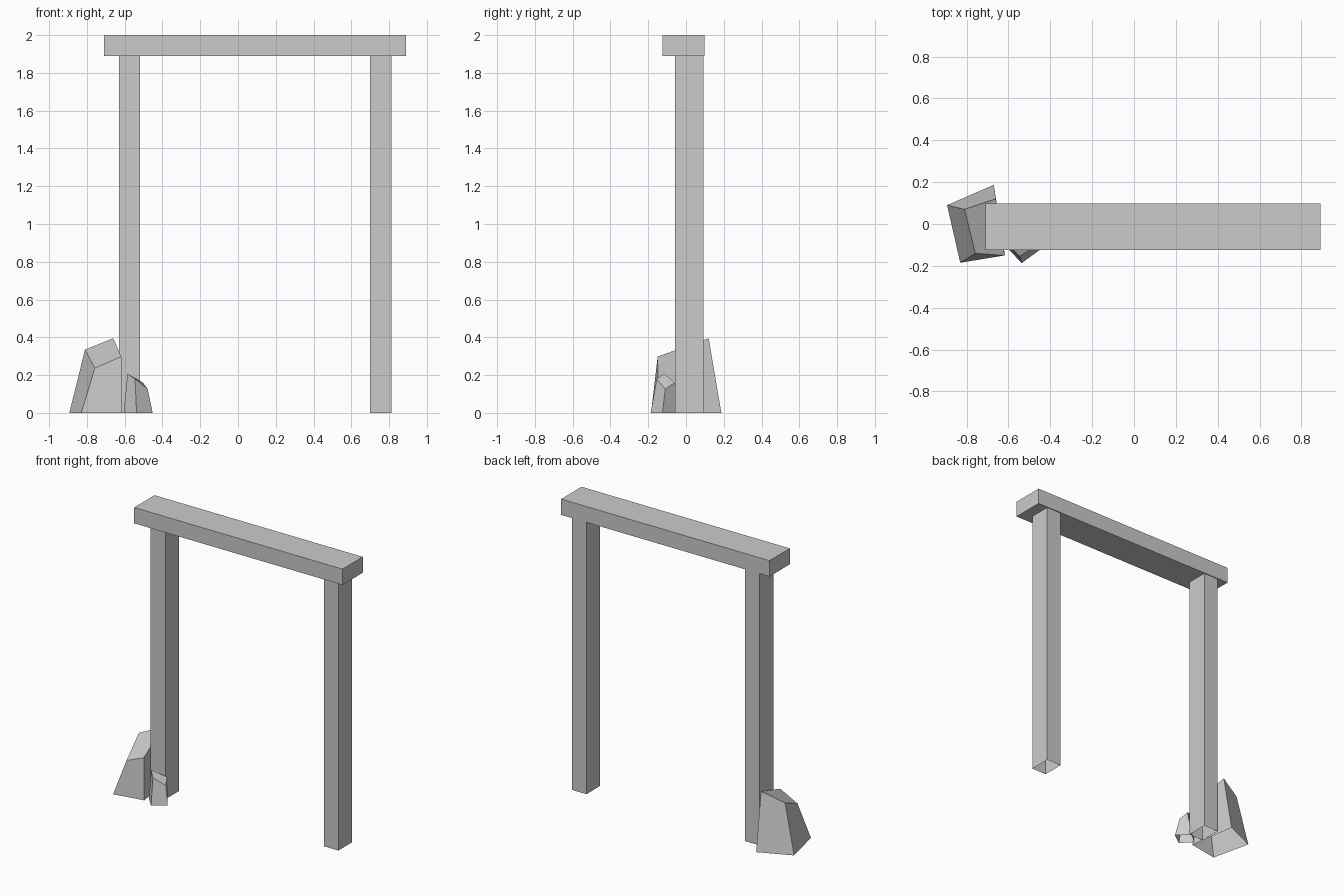
import bpy

if "Cube" in bpy.data.objects:
    bpy.data.objects.remove(bpy.data.objects["Cube"])


def prism(name, base, top, cap_top=True, cap_base=False):
    """Four-sided block from a base ring and a top ring (counter-clockwise)."""
    n = len(base)
    faces = [(i, (i + 1) % n, n + (i + 1) % n, n + i) for i in range(n)]
    if cap_top:
        faces.append(tuple(range(n, 2 * n)))
    if cap_base:
        faces.append(tuple(reversed(range(n))))
    mesh = bpy.data.meshes.new(name)
    mesh.from_pydata(base + top, [], faces)
    mesh.update()
    obj = bpy.data.objects.new(name, mesh)
    bpy.context.collection.objects.link(obj)
    return obj


def box(name, x0, x1, y0, y1, z0, z1, **caps):
    ring = [(x0, y0), (x1, y0), (x1, y1), (x0, y1)]
    return prism(name, [(x, y, z0) for x, y in ring],
                 [(x, y, z1) for x, y in ring], **caps)


# Lintel across the top
box("lintel_beam", -0.71, 0.89, -0.125, 0.098, 1.89, 2.0, cap_base=True)

# Two upright posts, open at the hidden ends
for name, x in (("left_post", -0.63), ("right_post", 0.70)):
    box(name, x, x + 0.112, -0.058, 0.092, 0.0, 1.89, cap_top=False)

# Large rock leaning on the outside of the left post, open underneath
prism("large_rock",
      [(-0.83, -0.185, 0), (-0.617, -0.147, 0), (-0.67, 0.187, 0), (-0.893, 0.09, 0)],
      [(-0.758, -0.14, 0.237), (-0.618, -0.15, 0.298),
       (-0.66, 0.12, 0.395), (-0.81, 0.07, 0.335)])

# Small rock in front of the left post, open underneath
prism("small_rock",
      [(-0.537, -0.187, 0), (-0.452, -0.125, 0), (-0.528, -0.048, 0), (-0.605, -0.113, 0)],
      [(-0.545, -0.155, 0.18), (-0.478, -0.11, 0.127),
       (-0.503, -0.06, 0.16), (-0.585, -0.115, 0.208)])
